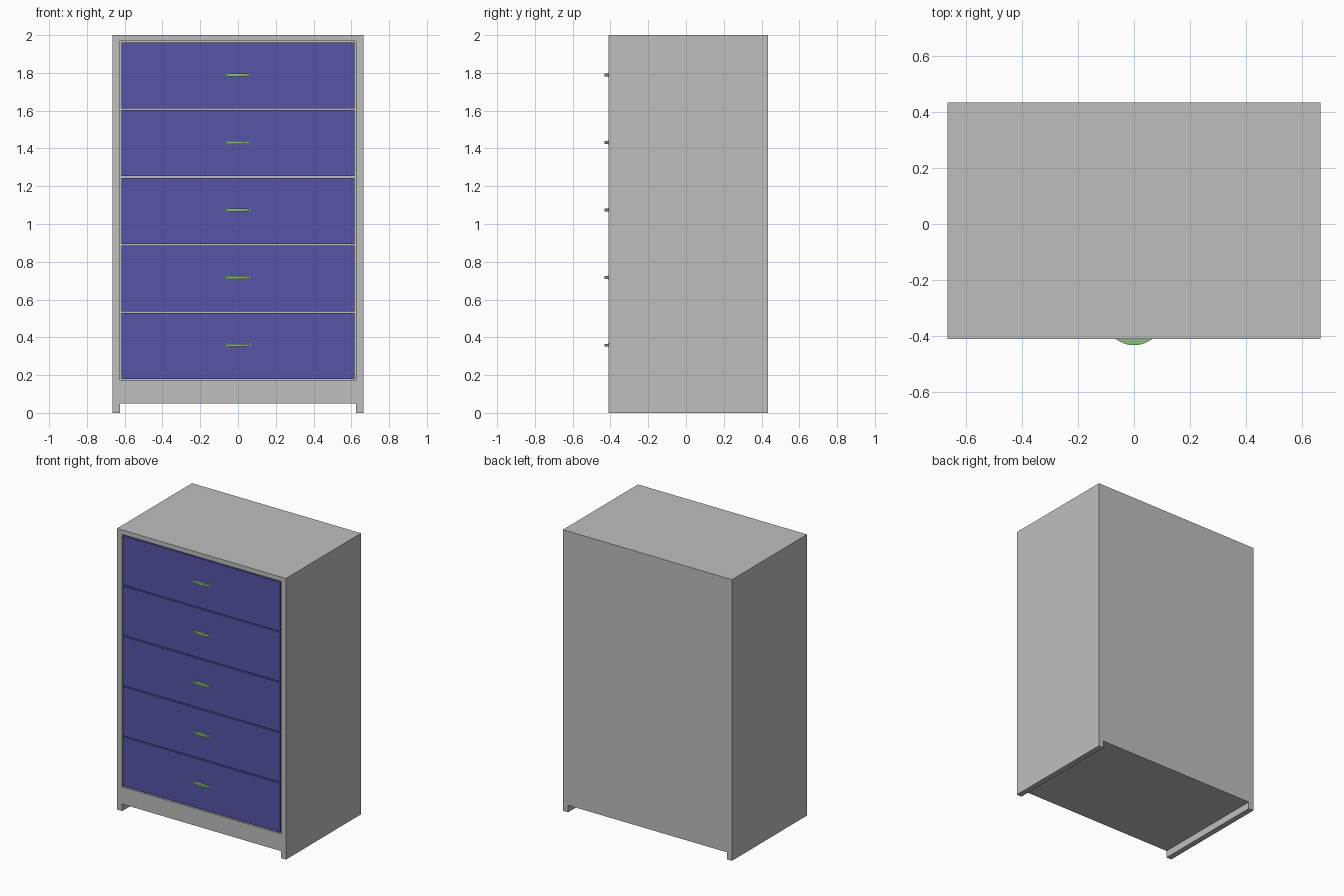
import bpy, bmesh, math

cube = bpy.data.objects.get("Cube")
if cube:
    bpy.data.objects.remove(cube, do_unlink=True)


def material(name, color):
    m = bpy.data.materials.new(name)
    m.use_nodes = True
    m.diffuse_color = (*color, 1)
    m.node_tree.nodes["Principled BSDF"].inputs["Base Color"].default_value = (*color, 1)
    return m


GREY = material("light grey", (0.52, 0.52, 0.52))
BLUE = material("drawer blue", (0.09, 0.09, 0.39))
GREEN = material("handle green", (0.26, 0.52, 0.19))


def finish(name, bm, mat):
    bmesh.ops.recalc_face_normals(bm, faces=bm.faces)
    mesh = bpy.data.meshes.new(name)
    bm.to_mesh(mesh)
    bm.free()
    mesh.materials.append(mat)
    obj = bpy.data.objects.new(name, mesh)
    bpy.context.collection.objects.link(obj)
    return obj


def box(name, x, y, z, mat):
    """Box from (min, max) ranges on each axis."""
    bm = bmesh.new()
    bmesh.ops.create_cube(bm, size=1)
    for v in bm.verts:
        v.co = [r[0] if c < 0 else r[1] for c, r in zip(v.co, (x, y, z))]
    return finish(name, bm, mat)


W, FRONT, BACK, H = 0.665, -0.41, 0.433, 2.0
T = 0.04                      # board thickness
IN = W - T
BASE, KICK_TOP, TOP_UNDER = 0.05, 0.172, 1.968

# Carcass: sides reach the floor, the other boards stop short of it
box("left_side", (IN, W), (FRONT, BACK), (0, H), GREY)
box("right_side", (-W, -IN), (FRONT, BACK), (0, H), GREY)
box("top_board", (-IN, IN), (FRONT, BACK), (TOP_UNDER, H), GREY)
box("back_board", (-IN, IN), (BACK - 0.02, BACK), (BASE, TOP_UNDER), GREY)
box("kick_board", (-IN, IN), (FRONT, FRONT + T), (BASE, KICK_TOP), GREY)
box("bottom_board", (-IN, IN), (FRONT + T, BACK - 0.02), (BASE, BASE + T), GREY)


def handle(name, z):
    """Shallow bowed pull with small end flanges."""
    half, depth, tall = 0.063, 0.022, 0.007
    bm = bmesh.new()
    r = (half ** 2 + depth ** 2) / (2 * depth)
    a = math.asin(half / r)
    steps = 12
    arc = [(r * math.sin(t), FRONT - depth + r * (1 - math.cos(t)))
           for t in (a * (2 * i / steps - 1) for i in range(steps + 1))]
    lower = bm.faces.new([bm.verts.new((x, y, z - tall)) for x, y in arc])
    up = bmesh.ops.extrude_face_region(bm, geom=[lower])["geom"]
    bmesh.ops.translate(bm, vec=(0, 0, 2 * tall),
                        verts=[e for e in up if isinstance(e, bmesh.types.BMVert)])
    finish(name, bm, GREEN)
    for side, s in (("left", 1), ("right", -1)):
        x = sorted((s * (half - 0.006), s * half))
        box(f"{name}_{side}_flange", x, (FRONT - 0.003, FRONT + 0.001),
            (z - 0.01, z + 0.01), GREEN)


# Five drawers with narrow gaps, each with a centred handle
COUNT, LOW, HIGH, GAP = 5, 0.176, 1.964, 0.008
pitch = (HIGH - LOW) / COUNT
for i in range(COUNT):
    z0, z1 = LOW + i * pitch, LOW + (i + 1) * pitch
    front = (z0 + GAP / 2, z1 - GAP / 2)
    box(f"drawer_front_{i + 1}", (GAP - IN, IN - GAP), (FRONT, FRONT + 0.03), front, BLUE)
    box(f"drawer_box_{i + 1}", (0.02 - IN, IN - 0.02), (FRONT + 0.03, BACK - 0.05),
        (z0 + 0.02, z1 - 0.02), BLUE)
    handle(f"handle_{i + 1}", (z0 + z1) / 2 + 0.004)
